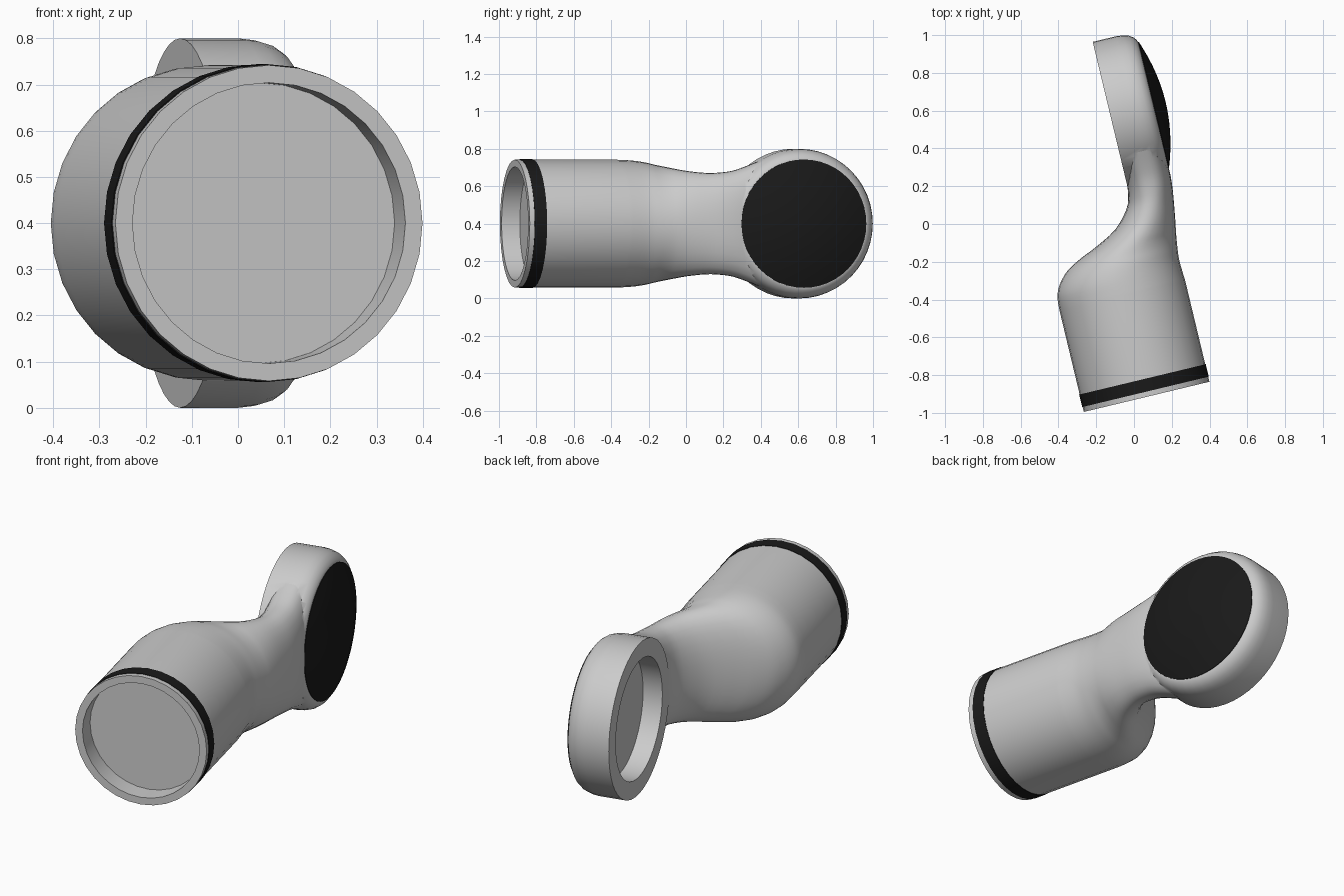
import bpy, bmesh
from math import sin, cos, pi, radians
from mathutils import Matrix

if "Cube" in bpy.data.objects:
    bpy.data.objects.remove(bpy.data.objects["Cube"])

# Local frame: x across the link, y along the tube, z up; then tilted into place
PLACE = Matrix.Translation((0.067, -0.915, 0.4)) @ Matrix.Rotation(radians(13.5), 4, 'Z')
HEAD_Y = 1.494


def loft(name, rings, closed=False, color=None):
    bm = bmesh.new()
    vr = [[bm.verts.new(PLACE @ Matrix.Translation(p).to_translation()) for p in r] for r in rings]
    n = len(vr[0])
    pairs = list(zip(vr, vr[1:])) + ([(vr[-1], vr[0])] if closed else [])
    for a, b in pairs:
        for i in range(n):
            j = (i + 1) % n
            bm.faces.new((a[i], a[j], b[j], b[i]))
    if not closed:
        bm.faces.new(vr[0][::-1])
        bm.faces.new(vr[-1])
    bmesh.ops.recalc_face_normals(bm, faces=bm.faces)
    me = bpy.data.meshes.new(name)
    bm.to_mesh(me)
    bm.free()
    ob = bpy.data.objects.new(name, me)
    bpy.context.collection.objects.link(ob)
    if color:
        m = bpy.data.materials.new(name)
        m.diffuse_color = color
        m.use_nodes = True
        m.node_tree.nodes["Principled BSDF"].inputs["Base Color"].default_value = m.diffuse_color
        me.materials.append(m)
    return ob


def section(y, left, right, hz, e=2.0, n=32):
    """Superellipse cross-section of the tube and neck."""
    c, w = (left + right) / 2, (right - left) / 2
    pts = []
    for i in range(n):
        ca, sa = cos(2 * pi * i / n), sin(2 * pi * i / n)
        k = (abs(ca) ** e + abs(sa) ** e) ** (-1 / e)
        pts.append((c + w * ca * k, y, hz * sa * k))
    return pts


def disc(x, r, n=48):
    """Circle around the head axis."""
    return [(x, HEAD_Y + r * cos(2 * pi * i / n), r * sin(2 * pi * i / n)) for i in range(n)]


def smooth_stations(st, steps=3):
    """Catmull-Rom interpolation between stations."""
    p = [st[0]] + st + [st[-1]]
    out = []
    for i in range(1, len(p) - 2):
        for s in range(steps):
            t = s / steps
            out.append([0.5 * (2 * b + (c - a) * t + (2 * a - 5 * b + 4 * c - d) * t * t
                               + (3 * b - a - 3 * c + d) * t ** 3)
                        for a, b, c, d in zip(*p[i - 1:i + 3])])
    return out + [st[-1]]


def apply_boolean(target, other, op):
    m = target.modifiers.new(op, 'BOOLEAN')
    m.operation, m.object, m.solver = op, other, 'EXACT'
    bpy.context.view_layer.objects.active = target
    bpy.ops.object.modifier_apply(modifier=m.name)
    bpy.data.objects.remove(other)


# Tube with open socket, bending into the flattened neck
R = 0.342
stations = [  # y, left, right, half height, squareness
    (0.55, -R, R, R, 2), (0.62, -0.337, 0.338, 0.339, 2), (0.67, -0.318, 0.337, 0.334, 2),
    (0.715, -0.285, 0.341, 0.326, 2), (0.755, -0.24, 0.346, 0.315, 2),
    (0.795, -0.165, 0.352, 0.305, 2), (0.835, -0.074, 0.359, 0.295, 2.05),
    (0.90, 0.045, 0.370, 0.281, 2.1), (0.99, 0.127, 0.384, 0.271, 2.2),
    (1.06, 0.154, 0.393, 0.273, 2.4), (1.13, 0.162, 0.397, 0.283, 2.6),
    (1.20, 0.163, 0.395, 0.305, 2.8), (1.27, 0.163, 0.390, 0.332, 3)]
rings = [section(0.1, -0.304, 0.304, 0.304), section(0, -0.304, 0.304, 0.304),
         section(0, -R, R, R)]
rings += [section(*s) for s in smooth_stations(stations)]
body = loft("arm_body", rings)

# Round head with a rounded outer edge
edge = [(0.161, 0.4), (0.29, 0.4), (0.325, 0.396), (0.355, 0.387), (0.377, 0.372),
        (0.389, 0.356), (0.395, 0.343)]
head = loft("head", [disc(x, r) for x, r in edge])
apply_boolean(body, head, 'UNION')

# Recess in the back of the head
apply_boolean(body, loft("recess_cutter", [disc(0.0, 0.308), disc(0.261, 0.308)]), 'DIFFERENCE')

# Black domed cap and black band at the socket end
BLACK = (0.01, 0.01, 0.01, 1)
dome = [(0.375, 0.343)] + [(0.462 - 0.064 * t * t, 0.343 * t)
                           for t in (1, 0.9, 0.75, 0.6, 0.45, 0.3, 0.15, 0.03)]
cap = loft("head_cap", [disc(x, r) for x, r in dome], color=BLACK)
band = loft("socket_band", [section(y, -r, r, r) for y, r in
                            ((0.027, 0.335), (0.027, 0.3445), (0.095, 0.3445), (0.095, 0.335))],
            closed=True, color=BLACK)

for ob in (body, cap, band):
    bpy.ops.object.select_all(action='DESELECT')
    ob.select_set(True)
    bpy.context.view_layer.objects.active = ob
    bpy.ops.object.shade_smooth_by_angle(angle=radians(35))
